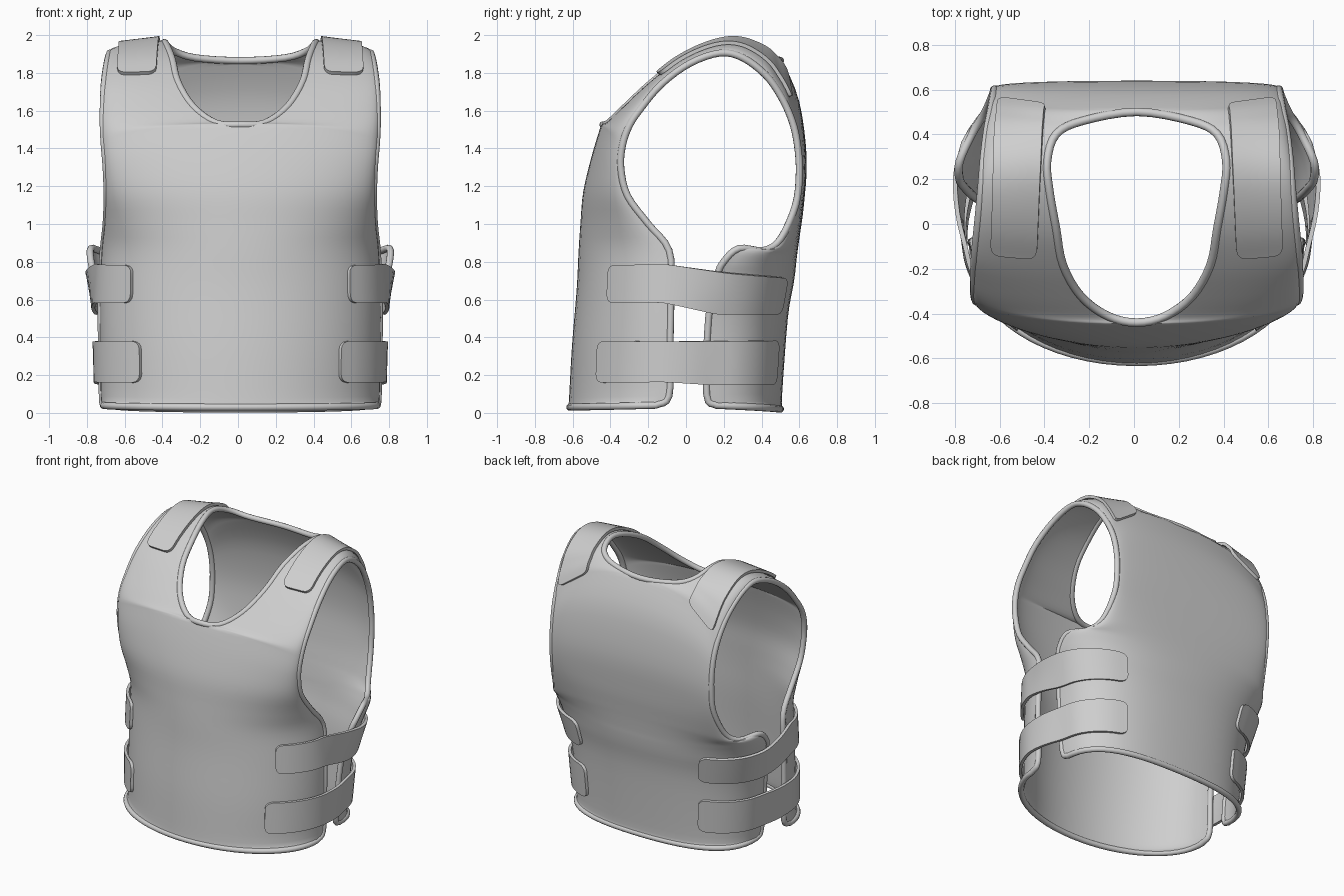
import bpy, bmesh, math
from mathutils import Vector

cube = bpy.data.objects.get("Cube")
if cube:
    bpy.data.objects.remove(cube, do_unlink=True)

SHIFT = 0.012      # the vest sits slightly off centre
grey = bpy.data.materials.new("light_grey")
grey.use_nodes = True
grey.diffuse_color = (0.62, 0.62, 0.62, 1)
grey.node_tree.nodes["Principled BSDF"].inputs["Base Color"].default_value = grey.diffuse_color

# Inner rail: front centre line, neck edge, back centre line
front_centre = [(0, -.615, .03), (0, -.61, .08), (0, -.595, .35), (0, -.57, .65),
                (0, -.56, .85), (0, -.55, 1), (0, -.535, 1.17), (0, -.49, 1.36)]
neck = [(0, -.44, 1.525), (.13, -.41, 1.535), (.25, -.32, 1.62), (.33, -.18, 1.75),
        (.36, -.02, 1.87), (.39, .15, 1.945), (.4, .28, 1.96), (.36, .4, 1.92),
        (.24, .46, 1.88), (0, .5, 1.865)]
back_centre = [(0, .59, 1.65), (0, .63, 1.35), (0, .615, 1.1), (0, .595, .95), (0, .585, .88),
               (0, .575, .8), (0, .57, .75), (0, .56, .68), (0, .53, .5), (0, .5, .1), (0, .5, .02)]
# Outer rail: front side edge, armhole, back side edge
front_side = [(.725, -.16, .04), (.73, -.09, .09), (.735, -.085, .35), (.735, -.08, .65),
              (.725, -.09, .86), (.71, -.2, 1)]
armhole = [(.705, -.31, 1.15), (.71, -.345, 1.3), (.72, -.335, 1.42), (.725, -.3, 1.52),
           (.725, -.24, 1.61), (.72, -.13, 1.74), (.705, .02, 1.85), (.69, .18, 1.905),
           (.68, .3, 1.88), (.665, .42, 1.79), (.65, .5, 1.68), (.64, .56, 1.55),
           (.635, .59, 1.42), (.635, .6, 1.27), (.64, .58, 1.1), (.675, .5, .92)]
back_side = [(.73, .41, .86), (.79, .28, .87), (.79, .2, .8), (.77, .165, .72),
             (.725, .12, .5), (.69, .11, .1), (.68, .16, .04)]
INNER = [Vector(p) for p in front_centre + neck + back_centre]
OUTER = [Vector(p) for p in front_side + armhole + back_side]
NECK_START = len(front_centre)
NECK_END = NECK_START + len(neck) - 1
LAST = len(INNER) - 1


def flip(p):
    return Vector((-p.x, p.y, p.z))


def spline(p, r, breaks=()):
    """Smooth curve through p; at breaks it meets its own mirror image."""
    i = min(int(r), len(p) - 2)
    f = r - i
    b, c = p[i], p[i + 1]
    a = flip(c) if i in breaks else p[i - 1] if i > 0 else 2 * b - c
    d = flip(b) if i + 1 in breaks else p[i + 2] if i + 2 < len(p) else 2 * c - b
    return 0.5 * (2 * b + (c - a) * f + (2 * a - 5 * b + 4 * c - d) * f ** 2
                  + (3 * b - a - 3 * c + d) * f ** 3)


def surf(r, t):
    """Vest surface: r runs front hem to back hem, t centre to side."""
    i = spline(INNER, r, (NECK_START, NECK_END))
    o = spline(OUTER, r)
    # The front is rounder, the back is flatter
    back = min(max((r - 12) / 8, 0), 1)
    c1 = Vector((i.x + 0.57 * (o.x - i.x), i.y, i.z))
    c2 = Vector((o.x, o.y + (0.53 + 0.29 * back) * (i.y - o.y), o.z + 0.6 * (i.z - o.z)))
    s = 1 - t
    return i * s ** 3 + 3 * c1 * s * s * t + 3 * c2 * s * t * t + o * t ** 3


def lifted(r, t, height):
    e = 0.02
    t = min(t, 1 - e)
    p = surf(r, t)
    n = (surf(r + e, t) - surf(r - e, t)).cross(surf(r, t + e) - surf(r, t - e)).normalized()
    if n.dot(p - Vector((0, 0.1, 1))) < 0:
        n = -n
    return p + n * height


def grid_object(name, rows, thickness):
    """Grid of points, thickened and mirrored to the other side."""
    bm = bmesh.new()
    vs = [[bm.verts.new(p) for p in row] for row in rows]
    for a, b in zip(vs, vs[1:]):
        for j in range(len(a) - 1):
            bm.faces.new((a[j], a[j + 1], b[j + 1], b[j]))
    bmesh.ops.recalc_face_normals(bm, faces=bm.faces)
    me = bpy.data.meshes.new(name)
    bm.to_mesh(me)
    bm.free()
    me.materials.append(grey)
    ob = bpy.data.objects.new(name, me)
    bpy.context.collection.objects.link(ob)
    ob.location.x = SHIFT
    mirror = ob.modifiers.new("mirror", 'MIRROR')
    mirror.use_clip = True
    mirror.merge_threshold = 0.0005
    solid = ob.modifiers.new("thickness", 'SOLIDIFY')
    solid.thickness = thickness
    solid.offset = 0
    bpy.ops.object.select_all(action='DESELECT')
    ob.select_set(True)
    bpy.context.view_layer.objects.active = ob
    for m in ("mirror", "thickness"):
        bpy.ops.object.modifier_apply(modifier=m)
    bpy.ops.object.shade_smooth_by_angle(angle=math.radians(40))


def piping(name, pts):
    cu = bpy.data.curves.new(name, 'CURVE')
    cu.dimensions = '3D'
    cu.bevel_depth = 0.019
    cu.bevel_resolution = 3
    sp = cu.splines.new('POLY')
    sp.points.add(len(pts) - 1)
    for q, p in zip(sp.points, pts):
        q.co = (*p, 1)
    sp.use_cyclic_u = True
    cu.materials.append(grey)
    ob = bpy.data.objects.new(name, cu)
    bpy.context.collection.objects.link(ob)
    ob.location.x = SHIFT


def strap(name, top, bottom):
    """Ribbon between two edge rails, with rounded ends."""
    n = len(top) - 1
    corner = 0.045
    ends = [0, 0.004, 0.012, 0.024, 0.045]
    body = [0.045 + 0.91 * k / 28 for k in range(1, 28)]
    rows = []
    for s in ends + body + [1 - e for e in reversed(ends)]:
        a, b = spline(top, s * n), spline(bottom, s * n)
        d = min(s, 1 - s, corner)
        inset = (corner - math.sqrt(corner ** 2 - (corner - d) ** 2)) / (a - b).length
        rows.append([a.lerp(b, inset + (1 - 2 * inset) * k / 4) for k in range(5)])
    grid_object(name, rows, 0.02)


# Vest shell
SUB, COLS = 4, 16
steps = [k / SUB for k in range(LAST * SUB + 1)]
rows = [[surf(r, j / COLS) for j in range(COLS + 1)] for r in steps]
grid_object("vest_shell", rows, 0.018)

# Piping around the neck and around the outer edge
half_neck = [surf(r, 0) for r in steps if NECK_START <= r <= NECK_END]
piping("neck_piping", half_neck + [flip(p) for p in half_neck[-2:0:-1]])
half_edge = rows[0][:-1] + [row[-1] for row in rows] + rows[-1][-2::-1]
piping("edge_piping", half_edge + [flip(p) for p in half_edge[-2:0:-1]])


# Shoulder straps, leaning inwards to the back
def at_x(r, x):
    lo, hi = 0.0, 1.0
    for _ in range(20):
        mid = (lo + hi) / 2
        lo, hi = (mid, hi) if surf(r, mid).x < x else (lo, mid)
    return lifted(r, lo, 0.024)


def shoulder_rail(x):
    return [at_x(11.25 + 5.75 * k / 10, x - 0.004 * k) for k in range(11)]


strap("shoulder_straps", shoulder_rail(0.445), shoulder_rail(0.65))


# Side straps bridging the gap between front and back
def side_rail(front_r, back_r, start, end):
    def panel(r, a):
        return [lifted(r, a + (0.96 - a) * k / 4, 0.022 + 0.012 * k / 4) for k in range(5)]
    f, b = panel(front_r, start), panel(back_r, end)
    middle = (f[-1] + b[-1]) / 2 + Vector((0.014, 0, 0))
    return f + [middle] + b[::-1]


strap("upper_side_straps", side_rail(3.6, 24.7, .55, .42), side_rail(2.75, 25.9, .55, .42))
strap("lower_side_straps", side_rail(2.1, 26.3, .49, .42), side_rail(1.35, 26.83, .49, .42))
